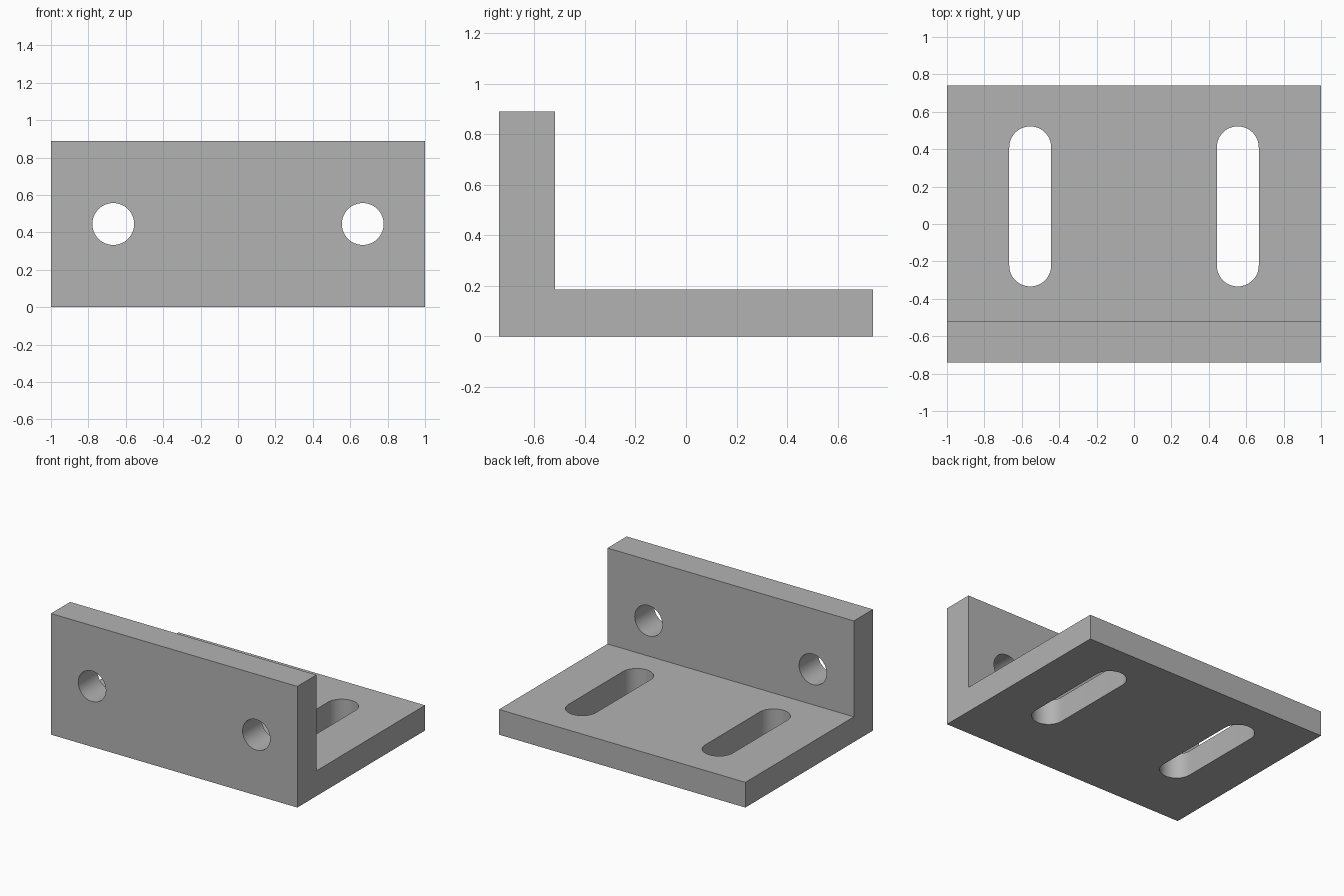
import bpy, bmesh, math
from mathutils import Vector, Matrix

old = bpy.data.objects.get("Cube")
if old:
    bpy.data.objects.remove(old, do_unlink=True)

# Overall sizes
HALF_X, HALF_Y, HEIGHT = 1.0, 0.74, 0.889
WALL, BASE = 0.222, 0.185
RADIUS = 0.112

grey = bpy.data.materials.new("plain grey")
grey.use_nodes = True
colour = (0.45, 0.45, 0.45, 1)
grey.diffuse_color = colour
grey.node_tree.nodes["Principled BSDF"].inputs["Base Color"].default_value = colour


def prism(name, outline, depth):
    """Extrude a closed 3D outline along a depth vector."""
    bm = bmesh.new()
    face = bm.faces.new([bm.verts.new(p) for p in outline])
    ext = bmesh.ops.extrude_face_region(bm, geom=[face])
    moved = [v for v in ext["geom"] if isinstance(v, bmesh.types.BMVert)]
    bmesh.ops.translate(bm, verts=moved, vec=depth)
    bmesh.ops.recalc_face_normals(bm, faces=bm.faces)
    mesh = bpy.data.meshes.new(name)
    bm.to_mesh(mesh)
    bm.free()
    mesh.materials.append(grey)
    obj = bpy.data.objects.new(name, mesh)
    bpy.context.collection.objects.link(obj)
    return obj


def capsule(half_straight, steps=24):
    """Round-ended outline along y; a plain circle when half_straight is 0."""
    points = []
    for side in (1, -1):
        for i in range(steps + (1 if half_straight else 0)):
            a = math.pi * i / steps + (0 if side > 0 else math.pi)
            points.append(Vector((RADIUS * math.cos(a),
                                  RADIUS * math.sin(a) + side * half_straight, 0)))
    return points


# L-shaped body
inner = WALL - HALF_Y
profile = [(-HALF_Y, 0), (HALF_Y, 0), (HALF_Y, BASE),
           (inner, BASE), (inner, HEIGHT), (-HALF_Y, HEIGHT)]
bracket = prism("angle_bracket", [(-HALF_X, y, z) for y, z in profile],
                (2 * HALF_X, 0, 0))

# Round wall holes and long base slots
cutters = []
slot_front, slot_back = -0.334, 0.522
slot_middle = (slot_front + slot_back) / 2
slot_straight = (slot_back - slot_front) / 2 - RADIUS
upright = Matrix.Rotation(math.pi / 2, 3, 'X')
for side in (-1, 1):
    hole_at = Vector((side * 0.667, -HALF_Y - 0.1, HEIGHT / 2))
    cutters.append(prism("wall_hole_cutter",
                         [upright @ p + hole_at for p in capsule(0)],
                         (0, WALL + 0.2, 0)))
    slot_at = Vector((side * 0.555, slot_middle, -0.1))
    cutters.append(prism("base_slot_cutter",
                         [p + slot_at for p in capsule(slot_straight)],
                         (0, 0, BASE + 0.2)))

bpy.ops.object.select_all(action='DESELECT')
bpy.context.view_layer.objects.active = bracket
bracket.select_set(True)
for cutter in cutters:
    cutter.hide_render = True
    cut = bracket.modifiers.new("cut", 'BOOLEAN')
    cut.operation = 'DIFFERENCE'
    cut.solver = 'EXACT'
    cut.object = cutter
    bpy.ops.object.modifier_apply(modifier=cut.name)
    bpy.data.objects.remove(cutter, do_unlink=True)

# Smooth hole walls, sharp outer edges
bpy.ops.object.shade_smooth_by_angle(angle=math.radians(30))
